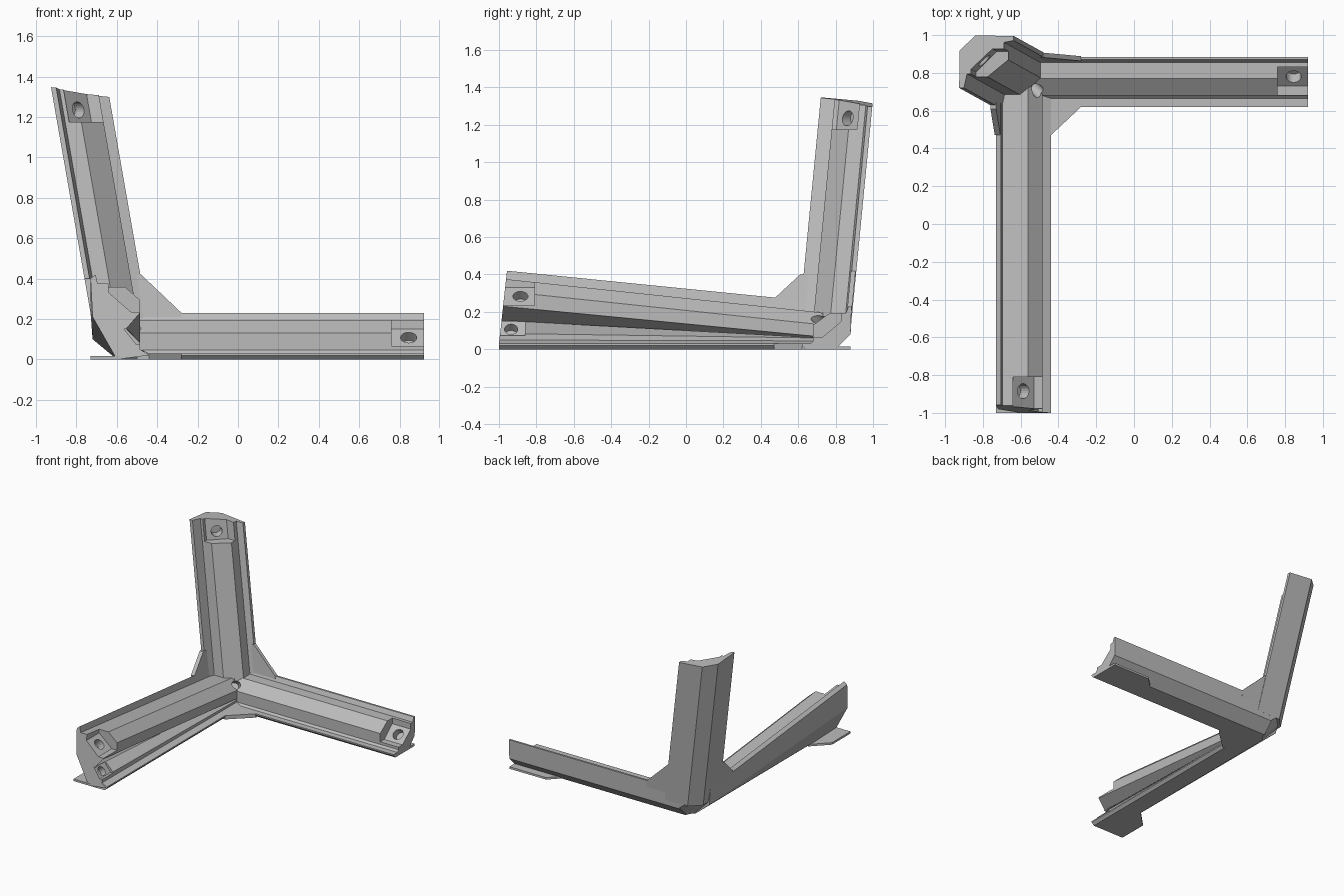
import bpy, bmesh
from mathutils import Vector

cube = bpy.data.objects.get("Cube")
if cube:
    bpy.data.objects.remove(cube)

grey = bpy.data.materials.new("plain_grey")
grey.use_nodes = True
colour = (0.5, 0.5, 0.5, 1)
grey.diffuse_color = colour
grey.node_tree.nodes["Principled BSDF"].inputs["Base Color"].default_value = colour


def finish(name, bm):
    bmesh.ops.recalc_face_normals(bm, faces=bm.faces)
    mesh = bpy.data.meshes.new(name)
    bm.to_mesh(mesh)
    bm.free()
    mesh.materials.append(grey)
    obj = bpy.data.objects.new(name, mesh)
    bpy.context.collection.objects.link(obj)
    return obj


def loft(name, start, end):
    """Solid between two matching loops of 3D points."""
    bm = bmesh.new()
    a = [bm.verts.new(p) for p in start]
    b = [bm.verts.new(p) for p in end]
    bm.faces.new(a)
    bm.faces.new(b[::-1])
    for i in range(len(a)):
        j = (i + 1) % len(a)
        bm.faces.new((a[i], b[i], b[j], a[j]))
    return finish(name, bm)


def prism(name, profile, place, low, high):
    """Extrude a 2D profile; place(u, v, t) puts a profile point in space."""
    return loft(name, [place(u, v, low) for u, v in profile],
                [place(u, v, high) for u, v in profile])


def hole(name, centre, axis, radius, depth):
    bm = bmesh.new()
    bmesh.ops.create_cone(bm, cap_ends=True, segments=24, radius1=radius,
                          radius2=radius, depth=depth * 2)
    obj = finish(name, bm)
    turn = Vector((0, 0, 1)).rotation_difference(Vector(axis))
    obj.matrix_world = turn.to_matrix().to_4x4()
    obj.location = centre
    return obj


def cut(target, *cutters):
    for cutter in cutters:
        mod = target.modifiers.new(cutter.name, 'BOOLEAN')
        mod.operation = 'DIFFERENCE'
        mod.solver = 'EXACT'
        mod.object = cutter
        cutter.hide_render = True
        cutter.hide_viewport = True
        cutter.display_type = 'WIRE'


def along_x(y, z, t):
    return (t, y, z)


def along_y(x, z, t):
    return (x, t, z)


def along_z(x, y, t):
    return (x - 0.175 * t, y + 0.097 * t, t)     # leaning post


# Arm pointing to +x
side_profile = [(.62, .02), (.64, 0), (.80, 0), (.88, .08), (.885, .23), (.87, .23),
                (.855, .195), (.77, .195), (.68, .13), (.68, .045), (.665, .03), (.62, .03)]
side_arm = prism("side_arm", side_profile, along_x, -.56, .92)
side_pad = prism("side_pad_cutter", [(.73, .065), (.83, .15), (.83, .3), (.6, .3), (.6, .065)],
                 along_x, .76, 1)
side_hole = hole("side_hole_cutter", (.845, .78, .108), (0, -1, 1), .04, .06)

# Arm pointing to -y: upper channel rises away from the floor and leaves a notch
front_profile = [(-.44, .02), (-.46, 0), (-.60, 0), (-.72, .21), (-.73, .4), (-.705, .42),
                 (-.695, .375), (-.56, .375), (-.485, .31), (-.485, .23), (-.55, .155),
                 (-.485, .085), (-.485, .05), (-.44, .03)]
drop = [0, 0, 0, .11, .17, .17, .18, .18, .18, .165, .1, .025, .005, 0]
front_arm = loft("front_arm",
                 [(x, -1 + .11 * max(0, z - .03), z) for x, z in front_profile],
                 [(x, .74, z - d) for (x, z), d in zip(front_profile, drop)])
front_pad = prism("front_pad_cutter",
                  [(-.64, .33), (-.53, .235), (-.4, .235), (-.4, .5), (-.64, .5)],
                  along_y, -1.1, -.81)
front_hole = hole("front_hole_cutter", (-.587, -.885, .283), (1, 0, 1), .04, .06)
low_pad = prism("low_pad_cutter", [(-.565, .15), (-.505, .075), (-.4, .075), (-.4, .15)],
                along_y, -1.1, -.86)
low_hole = hole("low_hole_cutter", (-.53, -.935, .108), (1, 0, .9), .035, .05)

# Leaning upright arm with a slanted end
post_profile = [(-.41, .87), (-.61, .87), (-.69, .79), (-.69, .59), (-.665, .59),
                (-.65, .665), (-.57, .665), (-.46, .755), (-.46, .835), (-.41, .845)]
upright_arm = loft("upright_arm", [along_z(x, y, .12) for x, y in post_profile],
                   [along_z(x, y, 1.322 - .09 * (x + .55) - .09 * (y - .73))
                    for x, y in post_profile])
post_pad = prism("upright_pad_cutter",
                 [(-.63, .69), (-.52, .80), (-.3, .80), (-.3, .5), (-.63, .5)],
                 along_z, 1.175, 1.5)
post_hole = hole("upright_hole_cutter", along_z(-.575, .745, 1.235), (1, -1, 0), .04, .06)

# Chamfered corner block that ties the arms together
bm = bmesh.new()
for p in [(-.55, .80, 0), (-.55, .88, .08), (-.55, .887, .24), (-.60, .72, 0),
          (-.70, .72, .10), (-.725, .72, .22), (-.716, .804, .15), (-.636, .884, .15),
          (-.5, .72, 0), (-.56, .74, .24), (-.5, .7, .05)]:
    bm.verts.new(p)
hull = bmesh.ops.convex_hull(bm, input=bm.verts)
bmesh.ops.dissolve_limit(bm, angle_limit=.02, verts=bm.verts, edges=bm.edges)
corner = finish("corner_block", bm)
corner_hole = hole("corner_hole_cutter", (-.515, .71, .16), (1, -1, 1), .032, .09)

# Recessed pads and screw holes
cut(side_arm, side_pad, side_hole, corner_hole)
cut(front_arm, front_pad, front_hole, low_pad, low_hole, corner_hole)
cut(upright_arm, post_pad, post_hole, corner_hole)
cut(corner, corner_hole)

# Angled webs between neighbouring arms
prism("floor_web", [(-.28, .62), (-.44, .47), (-.5, .47), (-.5, .7), (-.28, .7)],
      lambda x, y, t: (x, y, t), 0, .03)
prism("back_web", [(-.28, .23), (-.48, .42), (-.6, .42), (-.6, .15), (-.28, .15)],
      lambda x, z, t: (x, .866 + .097 * z + t, z), -.025, 0)
prism("left_web", [(.47, .27), (.61, .40), (.7, .40), (.7, .14), (.47, .14)],
      lambda y, z, t: (-.69 - .175 * z + t, y, z), 0, .03)

# Flat feet under the arm ends
for name, outline in (
        ("side_foot", [(.92, .75), (.92, .88), (.6, .88), (.5, .78), (.5, .75)]),
        ("front_foot", [(-.58, -1), (-.73, -1), (-.73, -.77), (-.61, -.65), (-.58, -.65)])):
    prism(name, outline, lambda x, y, t: (x, y, t), 0, .016)
